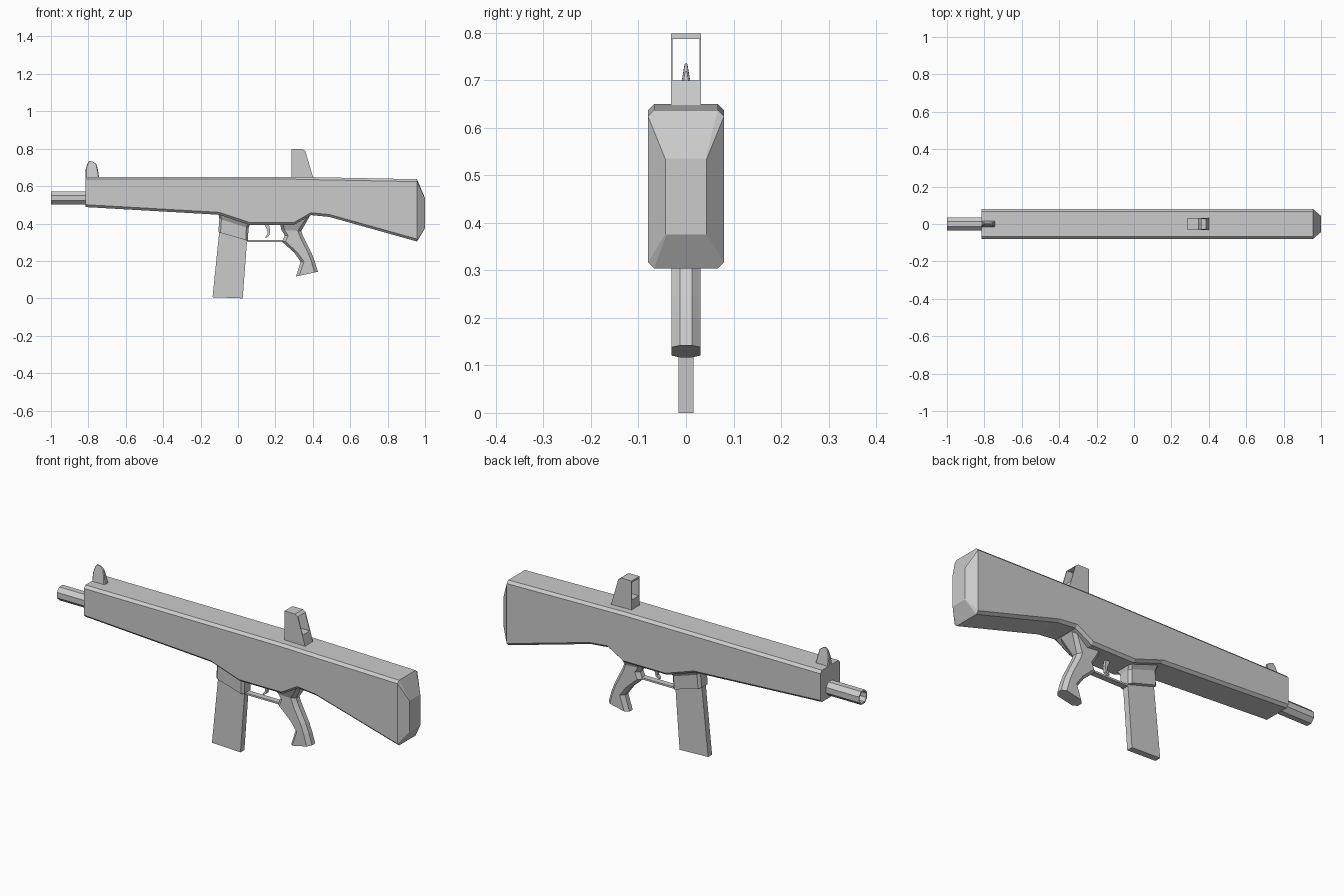
import bpy, bmesh
from mathutils import Vector


def finish(name, bm):
    bmesh.ops.recalc_face_normals(bm, faces=bm.faces)
    me = bpy.data.meshes.new(name)
    bm.to_mesh(me)
    bm.free()
    ob = bpy.data.objects.new(name, me)
    bpy.context.collection.objects.link(ob)
    return ob


def section(a, b, w, c):
    """Chamfered rectangle: spans a to b in the xz plane, half width w in y."""
    a, b = Vector((a[0], 0, a[1])), Vector((b[0], 0, b[1]))
    d = (b - a).normalized() * c
    y, yc = Vector((0, w, 0)), Vector((0, w - min(c, w * 0.7), 0))
    return [a - yc, a + d - y, b - d - y, b - yc,
            b + yc, b - d + y, a + d + y, a + yc]


def loft(name, sections):
    bm = bmesh.new()
    rings = [[bm.verts.new(p) for p in section(*s)] for s in sections]
    for r, s in zip(rings, rings[1:]):
        for i in range(8):
            j = (i + 1) % 8
            bm.faces.new((r[i], r[j], s[j], s[i]))
    bm.faces.new(rings[0])
    bm.faces.new(rings[-1])
    return finish(name, bm)


def prism(name, profile, y0, y1):
    bm = bmesh.new()
    face = bm.faces.new([bm.verts.new((x, y0, z)) for x, z in profile])
    ext = bmesh.ops.extrude_face_region(bm, geom=[face])
    verts = [v for v in ext['geom'] if isinstance(v, bmesh.types.BMVert)]
    bmesh.ops.translate(bm, verts=verts, vec=(0, y1 - y0, 0))
    return finish(name, bm)


# Receiver and stock: stations of (x, bottom, top), ending in a tapered butt
stations = [(-0.815, 0.488, 0.65), (-0.10, 0.447, 0.65), (0.06, 0.393, 0.65),
            (0.30, 0.393, 0.65), (0.39, 0.445, 0.648), (0.49, 0.435, 0.646),
            (0.957, 0.304, 0.637)]
body = [((x, lo), (x, hi), 0.08, 0.013) for x, lo, hi in stations]
body.append(((1.0, 0.375), (1.0, 0.535), 0.043, 0.002))
loft("body_and_stock", body)

# Hollow eight-sided barrel
loft("barrel", [((x, 0.536 - r), (x, 0.536 + r), r, r * 0.586)
                for x, r in ((-0.78, 0.034), (-1.0, 0.034), (-1.0, 0.027), (-0.83, 0.027))])

# Magazine and its well
loft("magazine_well", [((-0.105, 0.455), (0.065, 0.40), 0.055, 0.012),
                       ((-0.10, 0.425), (0.056, 0.375), 0.038, 0.012),
                       ((-0.105, 0.354), (0.053, 0.308), 0.036, 0.012)])
prism("magazine", [(-0.099, 0.37), (-0.136, 0.006), (0.025, 0.0), (0.05, 0.33)],
      -0.016, 0.016)

# Pistol grip flaring into the body
loft("grip", [((0.225, 0.40), (0.39, 0.45), 0.055, 0.015),
              ((0.232, 0.365), (0.338, 0.36), 0.031, 0.018),
              ((0.25, 0.337), (0.347, 0.335), 0.031, 0.018),
              ((0.236, 0.302), (0.357, 0.315), 0.031, 0.018),
              ((0.30, 0.245), (0.392, 0.245), 0.031, 0.018),
              ((0.335, 0.195), (0.41, 0.20), 0.031, 0.018),
              ((0.31, 0.117), (0.427, 0.142), 0.031, 0.018)])

# Trigger guard and hooked trigger
prism("trigger_guard", [(0.045, 0.311), (0.045, 0.302), (0.245, 0.302), (0.245, 0.311)],
      -0.015, 0.015)
prism("trigger", [(0.14, 0.40), (0.165, 0.40), (0.172, 0.36), (0.166, 0.335),
                  (0.148, 0.322), (0.145, 0.328), (0.157, 0.342), (0.157, 0.362)],
      -0.008, 0.008)

# Front sight blade
loft("front_sight", [((-0.815, 0.645), (-0.742, 0.645), 0.017, 0.004),
                     ((-0.814, 0.692), (-0.75, 0.692), 0.010, 0.004),
                     ((-0.805, 0.722), (-0.757, 0.718), 0.005, 0.003),
                     ((-0.795, 0.735), (-0.775, 0.731), 0.003, 0.002)])

# Rear sight: base, two thin side plates and a top bridge
prism("rear_sight_base", [(0.286, 0.64), (0.286, 0.70), (0.386, 0.70), (0.401, 0.645)],
      -0.031, 0.031)
side = [(0.285, 0.645), (0.285, 0.798), (0.345, 0.798), (0.36, 0.787), (0.402, 0.645)]
for s, label in ((-1, "near"), (1, "far")):
    prism("rear_sight_plate_" + label, side, s * 0.028, s * 0.032)
prism("rear_sight_bridge", [(0.285, 0.789), (0.285, 0.798), (0.345, 0.798),
                            (0.36, 0.787), (0.345, 0.789)], -0.03, 0.03)
